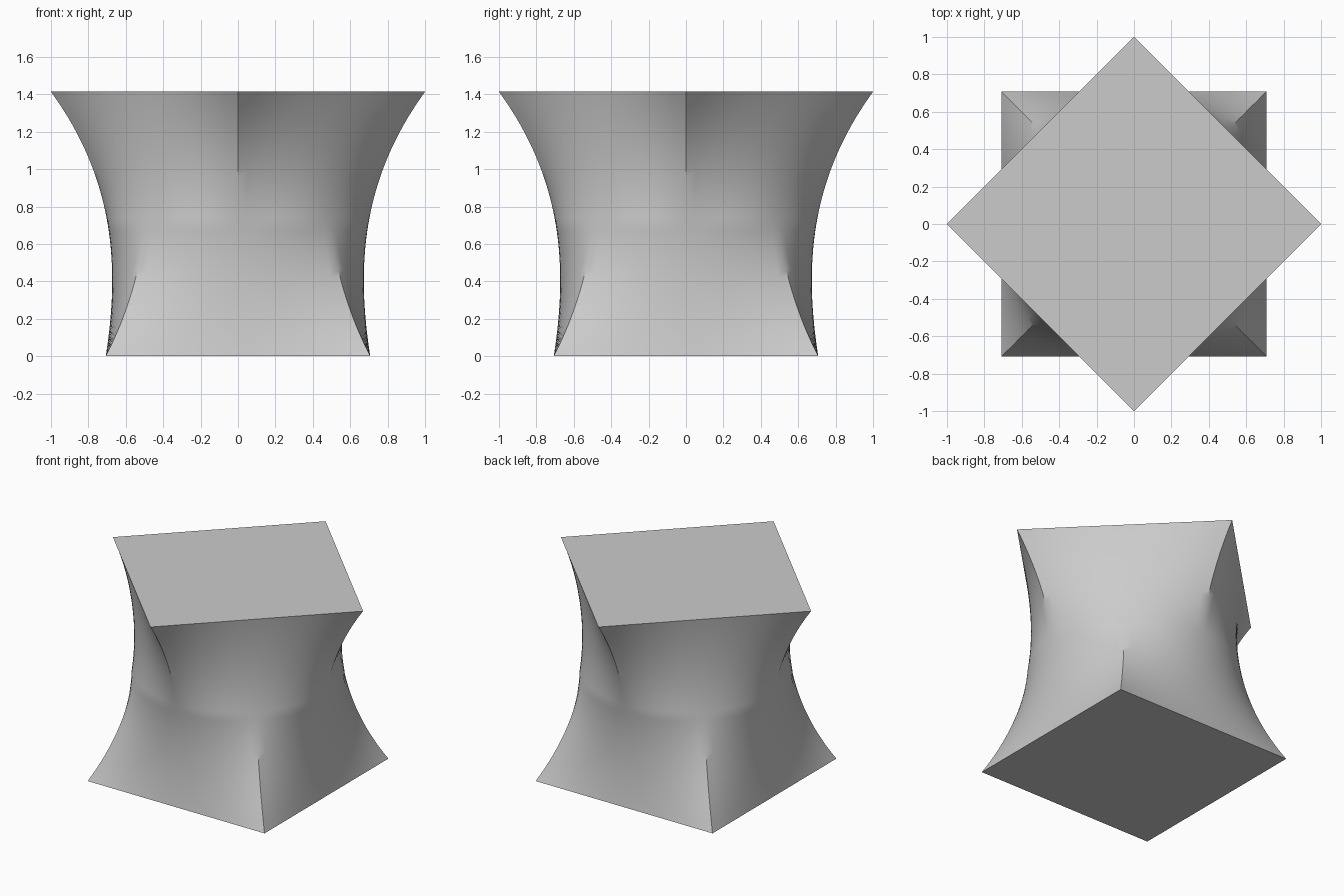
import bpy
import bmesh
from math import sin, cos, pi, sqrt

cube = bpy.data.objects.get("Cube")
if cube:
    bpy.data.objects.remove(cube, do_unlink=True)

HEIGHT = sqrt(2)
ROWS = 40
SEGMENTS = 96


def profile(z):
    """Radius along the x and y axes; flipped in z it is the diagonal radius."""
    return HEIGHT / 2 - 0.158 * z + 0.148 * z**2 + 0.078 * z**3


def section_radius(angle, z):
    """Four-sided section whose sides are arcs, a circle at mid height."""
    axis, diagonal = profile(z), profile(HEIGHT - z)
    quarter = pi / 2
    if diagonal >= axis:            # lower half: corners on the diagonals
        corner, middle, offset = diagonal, axis, 0
    else:                           # upper half: corners on the axes
        corner, middle, offset = axis, diagonal, pi / 4
    phi = (angle - offset + pi / 4) % quarter - pi / 4
    half = corner / sqrt(2)
    bulge = middle - half
    if bulge < 0.002:
        return half / cos(phi)
    radius = (half**2 + bulge**2) / (2 * bulge)
    centre = middle - radius
    return centre * cos(phi) + sqrt(radius**2 - (centre * sin(phi))**2)


# Gray material
gray = bpy.data.materials.new("light_gray")
gray.use_nodes = True
color = (0.6, 0.6, 0.6, 1)
gray.diffuse_color = color
gray.node_tree.nodes["Principled BSDF"].inputs["Base Color"].default_value = color

# Waisted body lofted from a square to a square turned by 45 degrees
bm = bmesh.new()
rings = []
for row in range(ROWS + 1):
    z = HEIGHT * row / ROWS
    ring = []
    for i in range(SEGMENTS):
        angle = 2 * pi * i / SEGMENTS
        r = section_radius(angle, z)
        ring.append(bm.verts.new((r * cos(angle), r * sin(angle), z)))
    rings.append(ring)
for low, high in zip(rings, rings[1:]):
    for i in range(SEGMENTS):
        j = (i + 1) % SEGMENTS
        bm.faces.new((low[i], low[j], high[j], high[i]))

# Flat square ends
bm.faces.new(rings[-1])
bm.faces.new(rings[0][::-1])

mesh = bpy.data.meshes.new("waisted_block")
bm.to_mesh(mesh)
bm.free()
mesh.materials.append(gray)
body = bpy.data.objects.new("waisted_block", mesh)
bpy.context.collection.objects.link(body)

bpy.ops.object.select_all(action="DESELECT")
body.select_set(True)
bpy.context.view_layer.objects.active = body
bpy.ops.object.shade_smooth_by_angle(angle=pi / 5)
